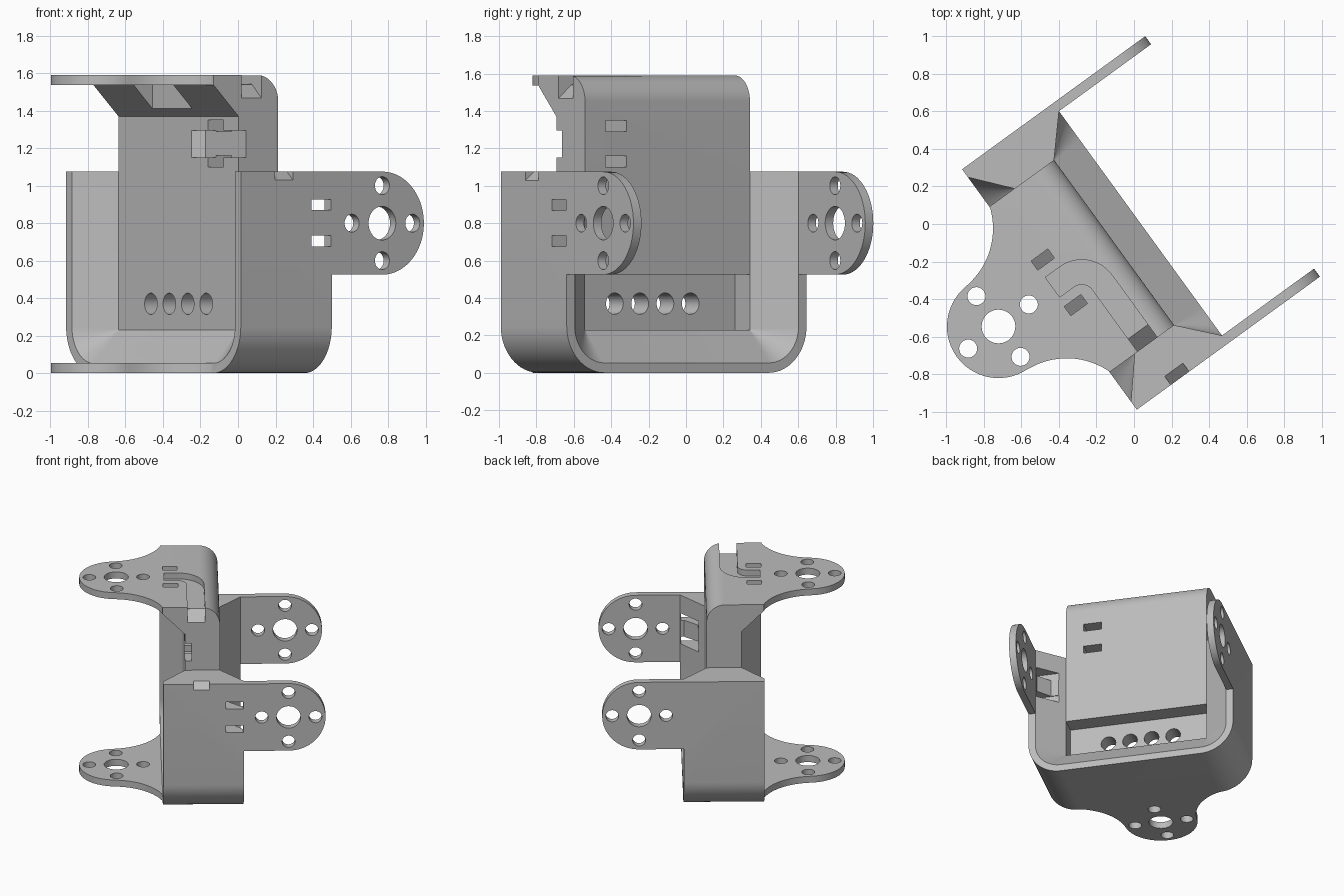
import bpy, bmesh, math
from mathutils import Matrix

if "Cube" in bpy.data.objects:
    bpy.data.objects.remove(bpy.data.objects["Cube"], do_unlink=True)

grey = bpy.data.materials.new("plain_grey")
grey.use_nodes = True
grey.diffuse_color = (0.5, 0.5, 0.5, 1)
grey.node_tree.nodes["Principled BSDF"].inputs["Base Color"].default_value = (0.5, 0.5, 0.5, 1)

# Main dimensions: u = depth, w = width, z = height, before turning the bracket
FRONT, BACK = -0.57, 0.03
CORE_F, CORE_B = -0.405, -0.144
HALF, CORE_HALF = 0.7925, 0.545
WALL, RIM, TOP = 0.053, 1.075, 1.59
LOBE_U, ARM_U, ARM_Z, R = -0.906, 0.362, 0.8, 0.275


def make_object(name, bm):
    bmesh.ops.recalc_face_normals(bm, faces=bm.faces)
    mesh = bpy.data.meshes.new(name)
    bm.to_mesh(mesh)
    bm.free()
    obj = bpy.data.objects.new(name, mesh)
    bpy.context.collection.objects.link(obj)
    return obj


def loft(name, rings):
    """Closed solid through rings of equal point count."""
    bm = bmesh.new()
    loops = [[bm.verts.new(p) for p in ring] for ring in rings]
    n = len(loops[0])
    for a, b in zip(loops, loops[1:]):
        for i in range(n):
            j = (i + 1) % n
            bm.faces.new((a[i], a[j], b[j], b[i]))
    bm.faces.new(loops[0])
    bm.faces.new(loops[-1])
    return make_object(name, bm)


def place(axis, p, d):
    return {"u": (d, p[0], p[1]), "w": (p[0], d, p[1]), "z": (p[0], p[1], d)}[axis]


def prism(name, axis, pts, lo, hi):
    return loft(name, [[place(axis, p, d) for p in pts] for d in (lo, hi)])


def box(name, u, w, z):
    return prism(name, "z", [(u[0], w[0]), (u[1], w[0]), (u[1], w[1]), (u[0], w[1])], *z)


def arc(cx, cy, r, a, b, n=16):
    return [(cx + r * math.cos(math.radians(a + (b - a) * i / n)),
             cy + r * math.sin(math.radians(a + (b - a) * i / n))) for i in range(n + 1)]


def u_shape(half, floor, r, top):
    return (arc(-half + r, floor + r, r, 180, 270) + arc(half - r, floor + r, r, 270, 360)
            + [(half, top), (-half, top)])


def boolean(base, other, mode):
    mod = base.modifiers.new(mode, "BOOLEAN")
    mod.operation, mod.solver, mod.object = mode, "EXACT", other
    bpy.context.view_layer.update()
    deps = bpy.context.evaluated_depsgraph_get()
    mesh = bpy.data.meshes.new_from_object(base.evaluated_get(deps))
    base.modifiers.clear()
    base.data = mesh
    bpy.data.objects.remove(other, do_unlink=True)


def add(obj):
    boolean(body, obj, "UNION")


def cut(obj):
    boolean(body, obj, "DIFFERENCE")


# Cradle: rounded U block, hollowed by a funnel from each side
body = prism("servo_bracket", "u", u_shape(HALF, 0, 0.25, RIM), FRONT, BACK)
rim = u_shape(HALF - WALL, WALL, 0.195, 1.3)
throat = u_shape(CORE_HALF, 0.23, 0.002, 1.3)
for outer, inner in ((BACK, CORE_B), (FRONT, CORE_F)):
    beyond = outer + (0.1 if outer > 0 else -0.1)
    cut(loft("funnel", [[(d, *p) for p in ring] for d, ring in
                        ((beyond, rim), (outer, rim), (inner, throat))]))

# Core block with rounded back edge and sloped support under the top plate
core = ([(CORE_B, 0.7)] + arc(CORE_B - 0.14, TOP - 0.14, 0.14, 0, 90)
        + [(FRONT, TOP), (FRONT, TOP - WALL), (CORE_F, 1.37), (CORE_F, 0.7)])
add(prism("core", "w", core, -CORE_HALF, CORE_HALF))

# Horizontal mounting lobes, top and bottom
a_in = math.degrees(math.atan2(-0.12, 0.376))
a_out = math.degrees(math.atan2(-0.675, 0.04))
flare = arc(LOBE_U - 0.04, 0.675, 0.4, a_in, a_out)
tip = arc(LOBE_U, 0, R, 93.4, 266.6, 28)
lobe = ([(-0.5, CORE_HALF - 0.02), (FRONT, CORE_HALF - 0.005)] + flare[1:-1] + tip
        + [(u, -w) for u, w in reversed(flare[1:-1])]
        + [(FRONT, -CORE_HALF + 0.005), (-0.5, -CORE_HALF + 0.02)])
for z in (0, TOP - WALL):
    add(prism("lobe", "z", lobe, z, z + WALL))

# Vertical mounting arms on both side walls
arm = [(0.0, ARM_Z - R)] + arc(ARM_U, ARM_Z, R, -90, 90, 32) + [(0.0, ARM_Z + R)]
for lo in (-HALF, HALF - WALL):
    add(prism("arm", "w", arm, lo, lo + WALL))


# Screw pattern: one large hole with four small ones round it
def screw_pattern(axis, cx, cy, ranges):
    spots = [(0, 0, 0.09)] + [(0.2 * math.cos(k * math.pi / 2),
                              0.2 * math.sin(k * math.pi / 2), 0.048) for k in range(4)]
    for lo, hi in ranges:
        for dx, dy, r in spots:
            cut(prism("hole", axis, arc(cx + dx, cy + dy, r, 0, 348.75, 31), lo, hi))


screw_pattern("z", LOBE_U, 0, ((-0.1, 0.1), (1.5, 1.7)))
screw_pattern("w", ARM_U, ARM_Z, ((-0.9, -0.7), (0.7, 0.9)))

# Recess low on the back of the core, with a row of four holes
cut(box("recess", (-0.28, -0.1), (-CORE_HALF, CORE_HALF), (0.23, 0.525)))
for k in range(4):
    cut(prism("cable_hole", "u", arc((k - 1.5) * 0.167, 0.37, 0.057, 0, 348.75, 31), -0.5, -0.2))

# Tie slots: through the core, the side wall and the top plate
for z in (1.13, 1.32):
    cut(box("core_slot", (-0.5, 0), (-0.41, -0.27), (z - 0.03, z + 0.03)))
for z in (0.705, 0.898):
    cut(box("wall_slot", (-0.105, 0.025), (-0.9, -0.5), (z - 0.029, z + 0.029)))
cut(box("tie_pocket", (-0.7, -0.445), (-0.18, 0.18), (1.41, TOP - WALL)))
for w in (-0.15, 0.15):
    cut(box("top_slot", (-0.56, -0.45), (w - 0.03, w + 0.03), (1.5, 1.7)))

# Curved cable groove in the top plate, dropping at its outlet
groove = ([(-0.55, -0.065), (-0.55, 0.065)] + arc(-0.455, -0.135, 0.2, 90, 0)
          + [(-0.255, -0.6), (-0.385, -0.6)] + arc(-0.455, -0.135, 0.07, 0, 90))
cut(prism("groove", "z", groove, TOP - 0.048, 1.7))
cut(prism("outlet", "u", [(-0.46, 1.56), (-0.46, 1.54), (-0.56, 1.455), (-0.56, 1.56)],
          -0.385, -0.255))

# Cable channel across the front of the core, with a ramped end
cut(prism("front_channel", "z", [(-0.45, -0.07), (-0.355, -0.174), (-0.355, -0.6),
                                 (-0.45, -0.6)], 1.15, 1.295))

# Cable notch in one side wall and channel on its inner face
cut(prism("rim_notch", "u", [(-0.73, 1.08), (-0.81, 1.015), (-0.81, 1.1), (-0.73, 1.1)],
          -0.345, -0.225))
cut(prism("inner_channel", "z", [(-0.1, -0.5), (0.1, -0.6), (0.1, -0.735), (0.0, -0.735),
                                 (-0.1, -0.65)], 0.727, 0.87))

# Turn the bracket to its resting angle
body.data.transform(Matrix.Rotation(math.radians(36), 4, "Z")
                    @ Matrix.Translation((0, -0.0175, 0)))
body.data.materials.clear()
body.data.materials.append(grey)
for face in body.data.polygons:
    face.material_index = 0
bpy.ops.object.select_all(action="DESELECT")
body.select_set(True)
bpy.context.view_layer.objects.active = body
bpy.ops.object.shade_smooth_by_angle(angle=math.radians(25))
